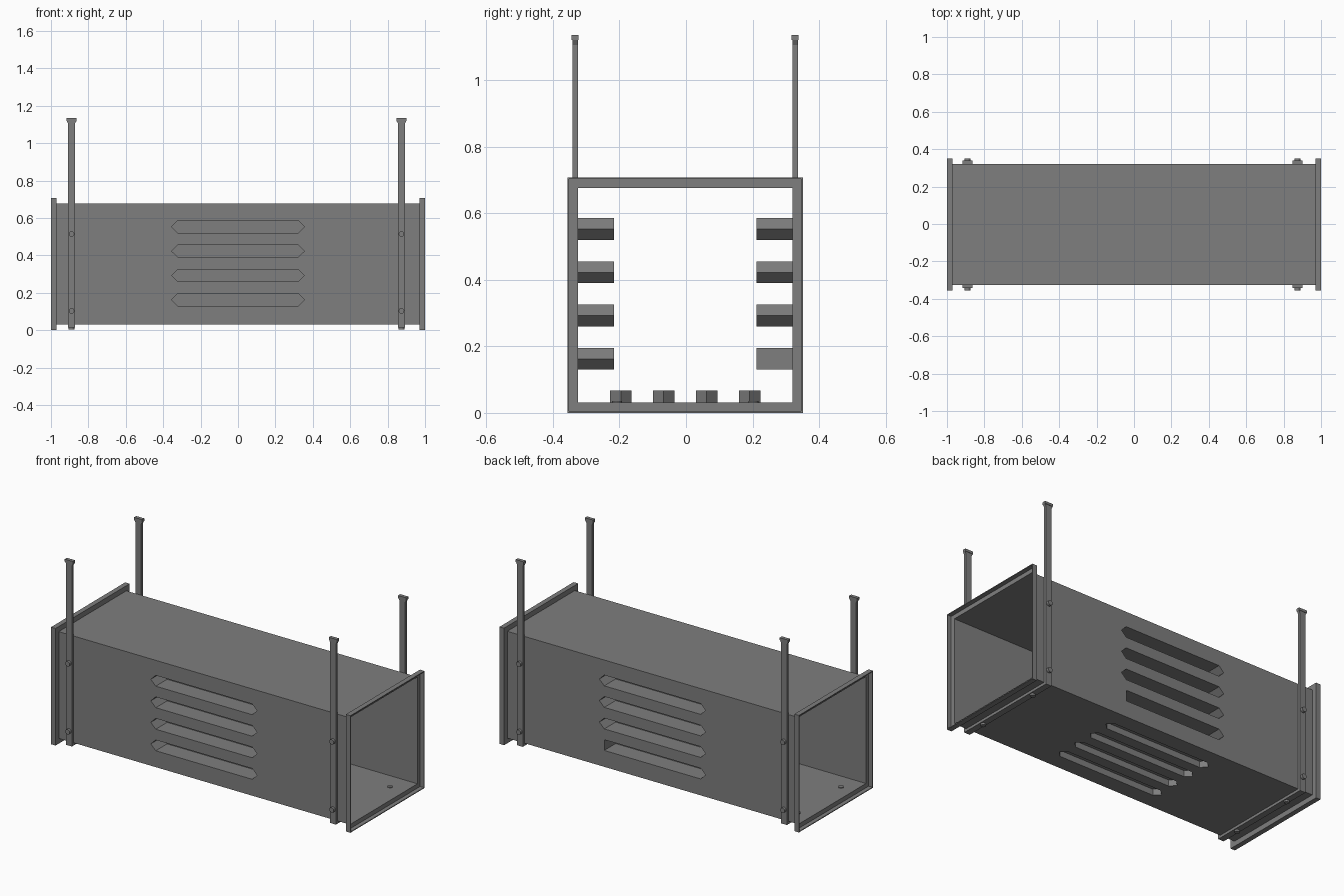
import bpy, bmesh, math
from mathutils import Matrix, Vector

cube = bpy.data.objects.get("Cube")
if cube:
    bpy.data.objects.remove(cube, do_unlink=True)

steel = bpy.data.materials.new("grey_steel")
steel.use_nodes = True
GREY = (0.21, 0.21, 0.21, 1)
steel.diffuse_color = GREY
steel.node_tree.nodes["Principled BSDF"].inputs["Base Color"].default_value = GREY

# Duct section
CY, HALF_Y = -0.0025, 0.3225
Z0, Z1 = 0.031, 0.676
CZ, HALF_Z = (Z0 + Z1) / 2, (Z1 - Z0) / 2
DUCT_X = 0.97


def finish(name, bm):
    bmesh.ops.recalc_face_normals(bm, faces=bm.faces[:])
    mesh = bpy.data.meshes.new(name)
    bm.to_mesh(mesh)
    bm.free()
    mesh.materials.append(steel)
    obj = bpy.data.objects.new(name, mesh)
    bpy.context.collection.objects.link(obj)
    return obj


def add_box(bm, lo, hi):
    lo, hi = Vector(lo), Vector(hi)
    size = Matrix.Diagonal((*(hi - lo), 1))
    return bmesh.ops.create_cube(bm, size=1, matrix=Matrix.Translation((lo + hi) / 2) @ size)["verts"]


def add_prism(bm, outline, place, a, b):
    """Extrude a 2D outline between depths a and b; place maps (u, v, depth) to 3D."""
    rings = [[bm.verts.new(place(u, v, d)) for u, v in outline] for d in (a, b)]
    bm.faces.new(rings[0])
    bm.faces.new(rings[1][::-1])
    n = len(outline)
    for i in range(n):
        j = (i + 1) % n
        bm.faces.new((rings[0][i], rings[1][i], rings[1][j], rings[0][j]))


def slot_outline(square_end=False):
    tip, shoulder, h = 0.355, 0.322, 0.0325
    pts = [(-tip, 0), (-shoulder, -h), (shoulder, -h), (tip, 0), (shoulder, h), (-shoulder, h)]
    if square_end:
        pts.pop(3)
    return pts


# Slot pockets pressed into both sides and the floor
bm = bmesh.new()
for i in range(4):
    z = 0.1625 + 0.13 * i
    for side in (-1, 1):
        add_prism(bm, slot_outline(side == 1 and i == 0),
                  lambda u, v, d: (u, CY + side * d, z + v), 0.214, 0.4)
    y = CY + 0.129 * (i - 1.5)
    add_prism(bm, slot_outline(), lambda u, v, d: (u, y + v, d), -0.05, 0.068)
cutter = finish("slot_cutter", bm)
cutter.hide_render = True
cutter.hide_viewport = False

bm = bmesh.new()
add_box(bm, (-DUCT_X, CY - HALF_Y, Z0), (DUCT_X, CY + HALF_Y, Z1))
duct = finish("duct", bm)
cut = duct.modifiers.new("slots", 'BOOLEAN')
cut.operation = 'DIFFERENCE'
cut.solver = 'EXACT'
cut.object = cutter
bpy.context.view_layer.update()
cut_mesh = bpy.data.meshes.new_from_object(duct.evaluated_get(bpy.context.evaluated_depsgraph_get()))
duct.modifiers.clear()

# Open both ends so the duct is a hollow sheet
bm = bmesh.new()
bm.from_mesh(cut_mesh)
ends = [f for f in bm.faces if abs(f.calc_center_median().x) > DUCT_X - 0.001]
bmesh.ops.delete(bm, geom=ends, context='FACES')
bm.to_mesh(duct.data)
bm.free()
bpy.data.meshes.remove(cut_mesh)
bpy.data.objects.remove(cutter, do_unlink=True)

# End flanges: an angle profile swept round the opening
angle = [(0.97, 0), (0.97, 0.031), (1, 0.031), (1, 0.026), (0.975, 0.026), (0.975, 0)]
for name, sx in (("left_flange", 1), ("right_flange", -1)):
    bm = bmesh.new()
    corners = [(-1, -1), (1, -1), (1, 1), (-1, 1)]
    rings = [[bm.verts.new((sx * x, CY + sy * (HALF_Y + o), CZ + sz * (HALF_Z + o)))
              for x, o in angle] for sy, sz in corners]
    for c in range(4):
        a, b = rings[c], rings[(c + 1) % 4]
        for i in range(len(angle)):
            j = (i + 1) % len(angle)
            bm.faces.new((a[i], a[j], b[j], b[i]))
    finish(name, bm)


def add_bolt(bm, centre, axis, length):
    turn = Vector((0, 0, 1)).rotation_difference(Vector(axis)).to_matrix().to_4x4()
    bmesh.ops.create_cone(bm, cap_ends=True, segments=16, radius1=0.015, radius2=0.015,
                          depth=length, matrix=Matrix.Translation(centre) @ turn)


# Hanger bars with flared tops, floor bars and bolts
for end, x in (("left", 0.874), ("right", -0.89)):
    for face, side in (("front", -1), ("back", 1)):
        wall = CY + side * HALF_Y
        bm = bmesh.new()
        outline = [(-0.019, 0.015), (0.019, 0.015), (0.019, 1.105), (0.027, 1.12),
                   (0.027, 1.135), (-0.027, 1.135), (-0.027, 1.12), (-0.019, 1.105)]
        add_prism(bm, outline, lambda u, v, d: (x + u, wall + side * d, v), 0, 0.016)
        add_box(bm, (x - 0.027, wall + side * 0.008 - 0.0105, 1.12),
                (x + 0.027, wall + side * 0.008 + 0.0105, 1.135))
        finish(f"{face}_{end}_hanger", bm)

        bm = bmesh.new()
        for z in (0.103, 0.514):
            add_bolt(bm, (x, wall + side * 0.016, z), (0, 1, 0), 0.03)
        add_bolt(bm, (x, CY + side * 0.205, 0.02), (0, 0, 1), 0.032)
        finish(f"{face}_{end}_bolts", bm)

    bm = bmesh.new()
    add_box(bm, (x - 0.019, CY - HALF_Y, 0.015), (x + 0.019, CY + HALF_Y, Z0))
    finish(f"{end}_floor_bar", bm)
